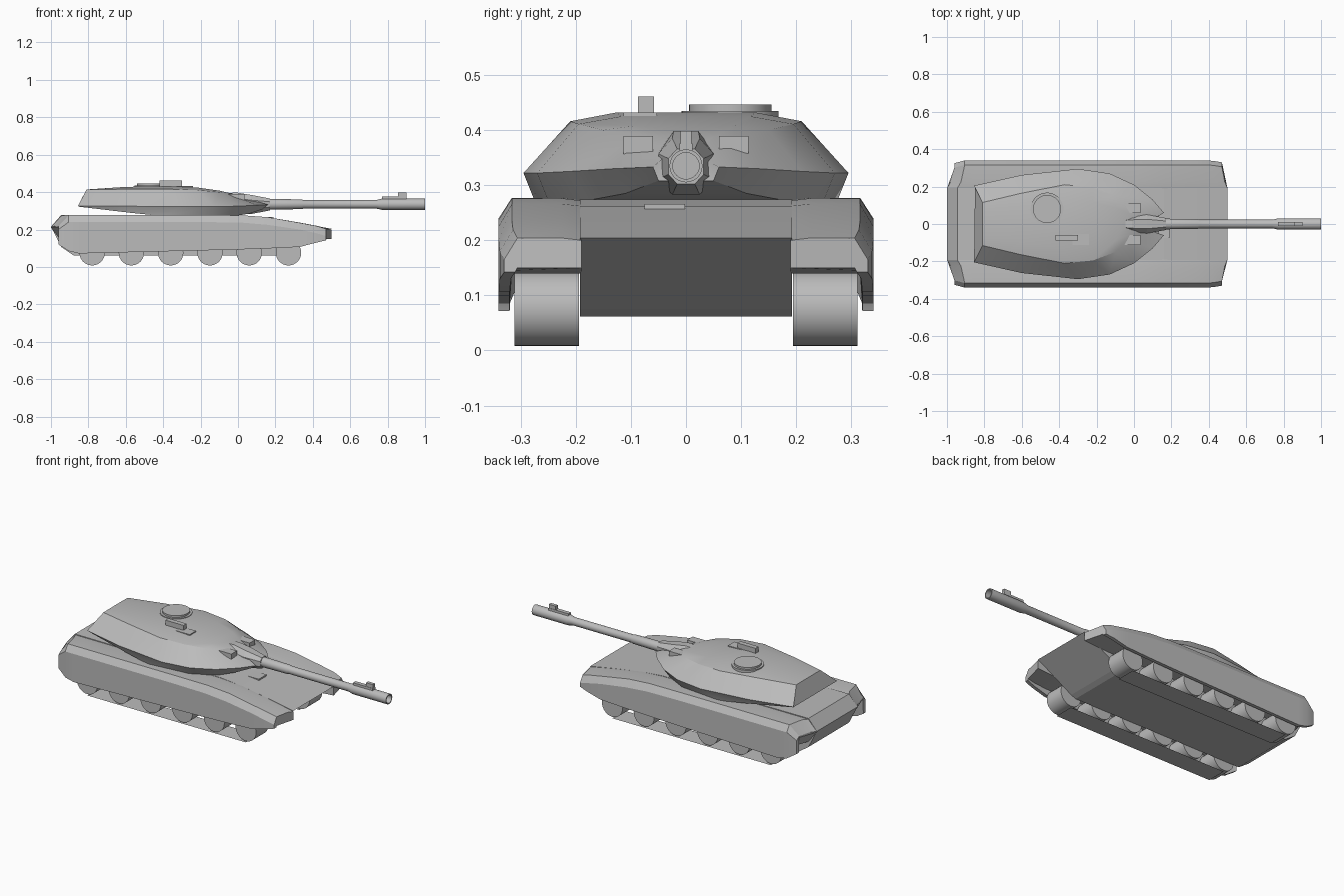
import bpy, bmesh, math
from mathutils import Matrix

cube = bpy.data.objects.get("Cube")
if cube:
    bpy.data.objects.remove(cube, do_unlink=True)

grey = bpy.data.materials.new("armour_grey")
grey.use_nodes = True
grey.diffuse_color = (0.5, 0.5, 0.5, 1)
grey.node_tree.nodes["Principled BSDF"].inputs["Base Color"].default_value = (0.5, 0.5, 0.5, 1)


def finish(name, bm, smooth=True, fix=True):
    if fix:
        bmesh.ops.recalc_face_normals(bm, faces=bm.faces)
    mesh = bpy.data.meshes.new(name)
    bm.to_mesh(mesh)
    bm.free()
    mesh.materials.append(grey)
    obj = bpy.data.objects.new(name, mesh)
    bpy.context.collection.objects.link(obj)
    if smooth:
        bpy.ops.object.select_all(action='DESELECT')
        obj.select_set(True)
        bpy.context.view_layer.objects.active = obj
        bpy.ops.object.shade_smooth_by_angle(angle=math.radians(25))
    return obj


def loft(name, rings, smooth=True):
    """Skin closed rings of equal size and cap both ends."""
    bm = bmesh.new()
    rows = [[bm.verts.new(p) for p in ring] for ring in rings]
    n = len(rows[0])
    for a, b in zip(rows, rows[1:]):
        for i in range(n):
            j = (i + 1) % n
            bm.faces.new((a[i], a[j], b[j], b[i]))
    bm.faces.new(rows[0])
    bm.faces.new(rows[-1])
    return finish(name, bm, smooth)


def box(name, x, y, z):
    return loft(name, [[(u, y[0], z[0]), (u, y[1], z[0]), (u, y[1], z[1]), (u, y[0], z[1])]
                       for u in x], False)


def disc(name, centre, radius, depth, axis, sides=32):
    bm = bmesh.new()
    turn = Matrix.Rotation(math.pi / 2, 4, 'X') if axis == 'Y' else Matrix()
    bmesh.ops.create_cone(bm, cap_ends=True, segments=sides, radius1=radius, radius2=radius,
                          depth=depth, matrix=Matrix.Translation(centre) @ turn)
    return finish(name, bm)


# Central hull: side profile drawn across the width
profile = [(-1, .215), (-.945, .278), (.02, .274), (.16, .262), (.34, .233), (.5, .204),
           (.27, .075), (.24, .062), (-.88, .062), (-.945, .107)]
loft("hull", [[(x, y, z) for x, z in profile] for y in (-.192, .192)], False)

# Track guards with side skirts: inner x, outer x, outer y, top, shoulder, skirt bottom, inner floor
stations = [(-1, -.96, .325, .218, .2, .12, .21),
            (-.945, -.905, .34, .277, .24, .085, .14),
            (-.87, -.85, .34, .277, .24, .072, .14),
            (-.2, -.2, .34, .277, .24, .088, .14),
            (.02, .02, .34, .276, .237, .094, .14),
            (.16, .16, .34, .266, .225, .099, .14),
            (.34, .33, .34, .236, .2, .107, .14),
            (.43, .42, .338, .219, .18, .13, .145),
            (.5, .47, .33, .204, .165, .142, .15)]
for side, label in ((1, "left"), (-1, "right")):
    rings = []
    for xi, xo, y, top, shoulder, low, floor in stations:
        xm = (xi + xo) / 2
        rings.append([(xi, .19 * side, floor), (xi, .19 * side, top - .004),
                      (xm, .225 * side, top), (xo, (y - .024) * side, top),
                      (xo, y * side, shoulder), (xo, y * side, low),
                      (xo, (y - .02) * side, low), (xo, (y - .024) * side, floor)])
    loft(label + "_track_guard", rings)

    # Road wheels and the ground run of the track
    for i in range(6):
        disc(f"{label}_wheel_{i + 1}", (-.78 + .21 * i, .253 * side, .076), .068, .117, 'Y')
    bm = bmesh.new()
    run = [(-.78, .195), (-.78, .312), (.27, .312), (.27, .195)]
    face = bm.faces.new([bm.verts.new((x, y * side, 0)) for x, y in run])
    bm.normal_update()
    if face.normal.z > 0:
        face.normal_flip()
    finish(label + "_track_run", bm, False, False)

    # Sight housings set into the turret face
    box(label + "_sight_housing", (-.1, .035), (.06 * side, .113 * side), (.348, .389))

# Turret: roof edge, widest line and base line as x, y, z, from rear to nose
roof = [(-.81, .115, .413), (-.6, .165, .416), (-.37, .21, .416), (-.22, .195, .411),
        (-.1, .15, .4), (-.02, .09, .382), (.03, .03, .365)]
waist = [(-.855, .205, .327), (-.6, .262, .325), (-.3, .295, .322), (-.13, .27, .322),
         (0, .21, .325), (.1, .13, .33), (.16, .06, .333)]
base = [(-.85, .2, .322), (-.58, .245, .29), (-.4, .275, .272), (-.15, .25, .272),
        (-.02, .18, .272), (.06, .11, .285), (.13, .05, .308)]
crown = [.414, .428, .432, .425, .408, .389, .37]
rings = []
for r, w, b, c in zip(roof, waist, base, crown):
    half = [(r[0], r[1] * .6, c), r, w, b]
    rings.append(half + [(x, -y, z) for x, y, z in reversed(half)])
loft("turret", rings)

# Gun mantlet: tapering eight-sided collar
rings = []
for x, wide, low, high in ((-.09, .03, .3, .392), (-.01, .045, .285, .398),
                           (.07, .05, .283, .385), (.17, .032, .302, .366)):
    mid, tall = (low + high) / 2, (high - low) / 2
    rings.append([(x, wide * a, mid + tall * b) for a, b in
                  ((1, .45), (.5, 1), (-.5, 1), (-1, .45), (-1, -.45), (-.5, -1),
                   (.5, -1), (1, -.45))])
loft("mantlet", rings, False)

# Gun barrel with sleeve, muzzle section and open bore
barrel = [(.1, .029), (.2, .028), (.34, .026), (.35, .023), (.74, .023), (.77, .03),
          (1, .03), (1, .024), (.95, .024)]
loft("gun_barrel", [[(x, r * math.cos(math.tau * i / 24), .335 + r * math.sin(math.tau * i / 24))
                     for i in range(24)] for x, r in barrel])

# Muzzle sight, roof sight and driver hatch
box("muzzle_sight_base", (.77, .9), (-.012, .012), (.355, .376))
box("muzzle_sight", (.855, .9), (-.01, .01), (.37, .398))
box("roof_sight_base", (-.33, -.24), (-.113, -.053), (.4, .432))
box("roof_sight", (-.42, -.30), (-.087, -.058), (.41, .461))
box("driver_periscope", (.1, .19), (-.075, -.002), (.235, .266))

# Commander's cupola
disc("cupola_ring", (-.465, .08, .42), .088, .03, 'Z')
disc("cupola_hatch", (-.465, .08, .43), .075, .032, 'Z')
